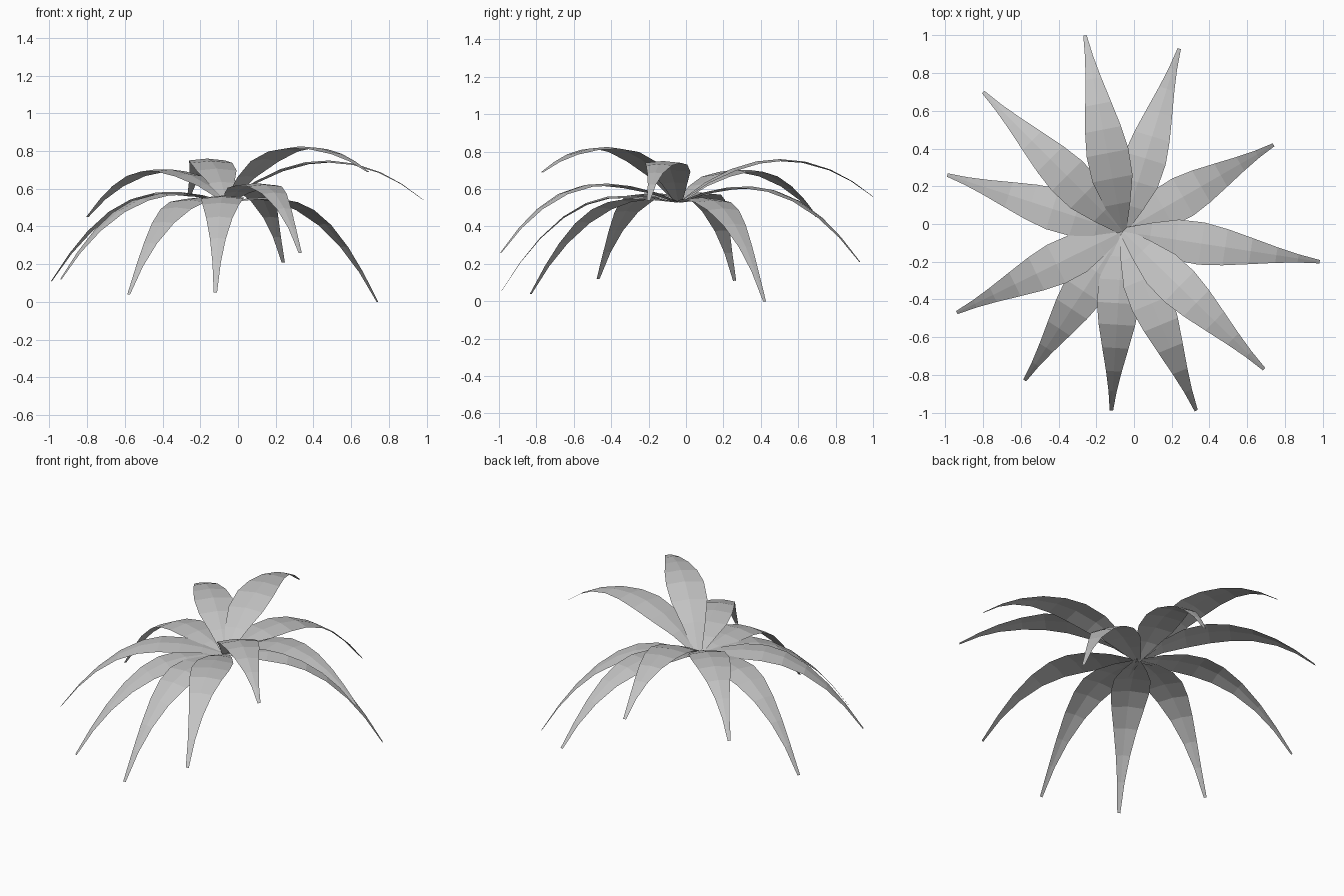
import bpy, bmesh, math
from mathutils import Vector

if "Cube" in bpy.data.objects:
    bpy.data.objects.remove(bpy.data.objects["Cube"])

mat = bpy.data.materials.new("pale grey leaf")
mat.diffuse_color = (0.55, 0.55, 0.55, 1)
mat.use_nodes = True
mat.node_tree.nodes["Principled BSDF"].inputs["Base Color"].default_value = mat.diffuse_color

CENTRE = Vector((-0.06, -0.04, 0.53))
# position along the leaf and half width there
SECTIONS = [(0, .02), (.14, .07), (.27, .108), (.40, .113), (.52, .097),
            (.65, .070), (.78, .042), (.89, .022), (1, .009)]
RIDGE = 0.10     # drop of the leaf edges below the midrib, relative to half width

# tip x, tip y, tip z, peak fraction, peak height
LEAVES = [(-.26, 1.0, .56, .52, .76), (.24, .93, .21, .37, .615),
          (.74, .42, .00, .27, .555), (.985, -.20, .54, .50, .75),
          (.69, -.77, .69, .52, .825), (.33, -.99, .26, .43, .63),
          (-.12, -.99, .05, .32, .565), (-.58, -.83, .04, .27, .555),
          (-.94, -.47, .12, .33, .58), (-.99, .26, .11, .33, .585),
          (-.80, .70, .45, .45, .705)]


def arch(t, tip_z, peak_t, peak_z):
    """Height of a leaf that rises to a peak, then droops to its tip."""
    if t < peak_t:
        return peak_z - (peak_z - CENTRE.z) * (1 - t / peak_t) ** 2
    return peak_z - (peak_z - tip_z) * ((t - peak_t) / (1 - peak_t)) ** 2.1


def leaf(name, tx, ty, tz, peak_t, peak_z):
    bm = bmesh.new()
    run = Vector((tx - CENTRE.x, ty - CENTRE.y, 0))
    side = Vector((-run.y, run.x, 0)).normalized()
    rows = []
    for t, w in SECTIONS:
        p = CENTRE + run * t
        p.z = arch(t, tz, peak_t, peak_z)
        drop = Vector((0, 0, w * RIDGE))
        rows.append([bm.verts.new(p + side * w - drop),
                     bm.verts.new(p),
                     bm.verts.new(p - side * w - drop)])
    for a, b in zip(rows, rows[1:]):
        for i in (0, 1):
            bm.faces.new((a[i], a[i + 1], b[i + 1], b[i]))
    me = bpy.data.meshes.new(name)
    bm.to_mesh(me)
    bm.free()
    me.materials.append(mat)
    ob = bpy.data.objects.new(name, me)
    bpy.context.collection.objects.link(ob)


# ring of drooping leaves
for n, spec in enumerate(LEAVES, 1):
    leaf(f"leaf_{n:02d}", *spec)
